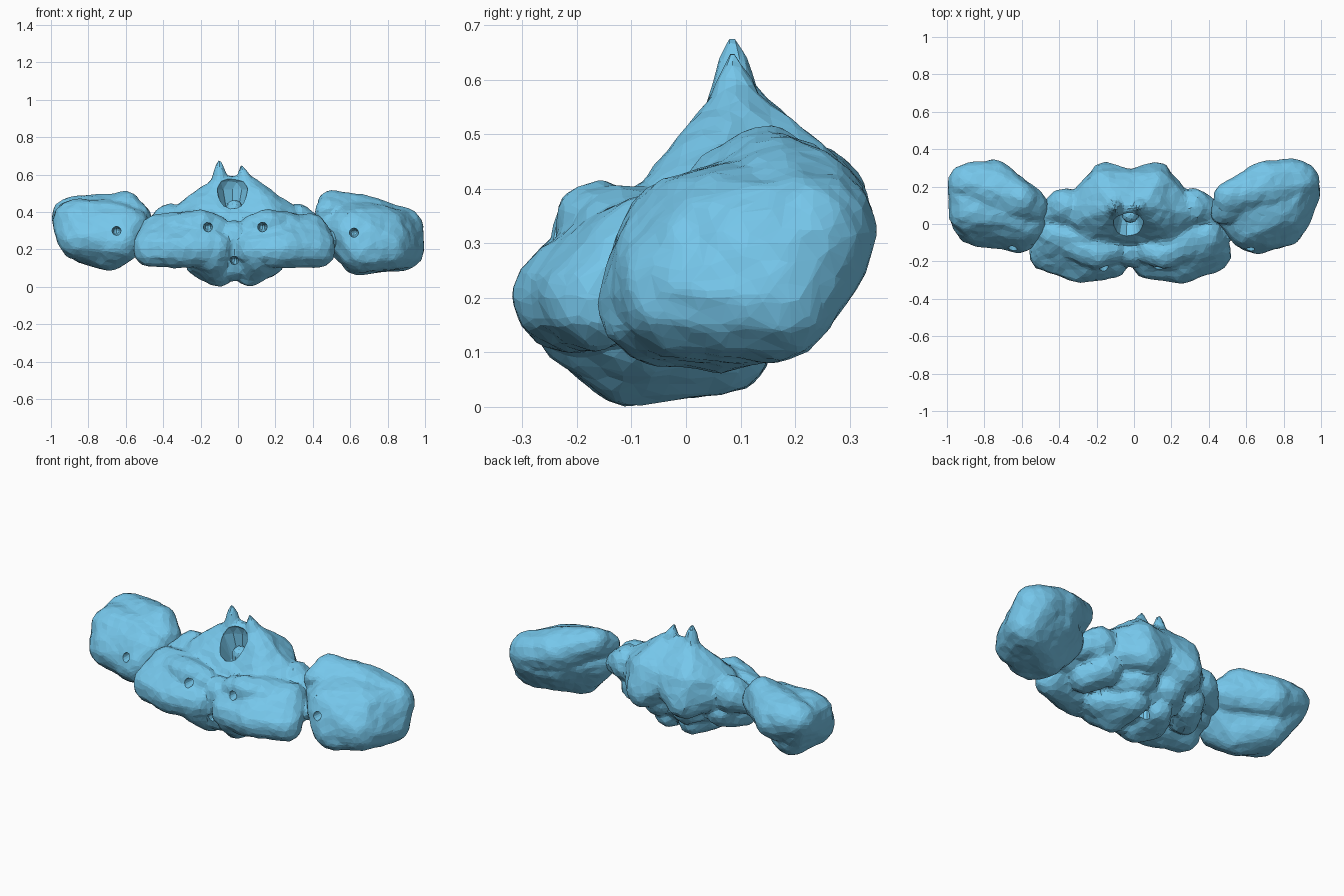
import bpy, bmesh
from mathutils import Matrix, Vector, noise

if "Cube" in bpy.data.objects:
    bpy.data.objects.remove(bpy.data.objects["Cube"])

MID = -0.02  # symmetry plane of the central part


def lump(target, balls, grow=0.006):
    """Add the convex hull of a few balls (x, y, z, radius) to a bmesh."""
    bm = bmesh.new()
    for x, y, z, r in balls:
        bmesh.ops.create_icosphere(bm, subdivisions=2, radius=r + grow,
                                   matrix=Matrix.Translation((x, y, z)))
    bmesh.ops.delete(bm, geom=bm.edges[:], context='EDGES_FACES')
    if len(bm.verts) == 0:
        for x, y, z, r in balls:
            ball = bmesh.ops.create_icosphere(bm, subdivisions=2, radius=r + grow,
                                              matrix=Matrix.Translation((x, y, z)))
    hull = bmesh.ops.convex_hull(bm, input=bm.verts[:])
    used = {v for f in hull["geom"] if isinstance(f, bmesh.types.BMFace) for v in f.verts}
    bmesh.ops.delete(bm, geom=[v for v in bm.verts if v not in used], context='VERTS')
    bmesh.ops.recalc_face_normals(bm, faces=bm.faces[:])
    me = bpy.data.meshes.new("tmp")
    bm.to_mesh(me)
    bm.free()
    target.from_mesh(me)
    bpy.data.meshes.remove(me)


def mirrored(balls):
    return [(2 * MID - x, y, z, r) for x, y, z, r in balls]


def finish(name, bm):
    me = bpy.data.meshes.new(name)
    bm.to_mesh(me)
    bm.free()
    ob = bpy.data.objects.new(name, me)
    bpy.context.collection.objects.link(ob)
    return ob


def fuse(ob, cutter, smooth):
    """Melt lumps together, roughen, carve holes and facet the surface."""
    m = ob.modifiers.new("fuse", 'REMESH')
    m.mode = 'VOXEL'
    m.voxel_size = 0.013
    m = ob.modifiers.new("soften", 'SMOOTH')
    m.factor = 0.5
    m.iterations = smooth
    dg = bpy.context.evaluated_depsgraph_get()
    me = bpy.data.meshes.new_from_object(ob.evaluated_get(dg))
    ob.modifiers.clear()
    ob.data = me
    for v in me.vertices:
        n = noise.noise(v.co * 9) * 0.008 + noise.noise(v.co * 22) * 0.004
        v.co += v.normal * n
    m = ob.modifiers.new("holes", 'BOOLEAN')
    m.operation = 'DIFFERENCE'
    m.solver = 'EXACT'
    m.object = cutter
    m = ob.modifiers.new("facets", 'DECIMATE')
    m.ratio = 0.16
    dg = bpy.context.evaluated_depsgraph_get()
    me = bpy.data.meshes.new_from_object(ob.evaluated_get(dg))
    ob.modifiers.clear()
    ob.data = me
    me.shade_flat()
    mat = bpy.data.materials.get("blue") or bpy.data.materials.new("blue")
    mat.diffuse_color = (0.18, 0.57, 0.83, 1)
    mat.use_nodes = True
    mat.node_tree.nodes["Principled BSDF"].inputs["Base Color"].default_value = mat.diffuse_color
    me.materials.clear()
    me.materials.append(mat)


# Cutter: central canal with a wide front mouth, plus small surface pits
bm = bmesh.new()
lump(bm, [(-0.03, 0.04, 0.40, 0.05), (-0.03, 0.0, 0.52, 0.085), (-0.03, -0.12, 0.57, 0.09)], 0)
canal = finish("canal_cutter", bm)
bm = bmesh.new()
bm.from_mesh(canal.data)
lump(bm, [(-0.02, 0.05, 0.42, 0.045), (-0.02, 0.06, -0.1, 0.025)], 0)
for x, y, z in [(-0.65, -0.14, 0.30), (0.62, -0.14, 0.29), (0.13, -0.23, 0.32),
                (-0.16, -0.24, 0.32), (-0.02, -0.24, 0.14)]:
    lump(bm, [(x, y - 0.02, z, 0.028), (x, y + 0.08, z, 0.016)], 0)
bm.to_mesh(canal.data)
bm.free()
canal.hide_render = True
canal.hide_set(True)

# Right side lobe
bm = bmesh.new()
lump(bm, [(0.50, 0.15, 0.44, 0.07), (0.72, 0.22, 0.35, 0.12), (0.88, 0.23, 0.31, 0.11),
          (0.74, 0.18, 0.38, 0.09), (0.47, 0.06, 0.40, 0.06)])
lump(bm, [(0.88, 0.23, 0.30, 0.11), (0.88, 0.17, 0.20, 0.11), (0.66, -0.05, 0.19, 0.11),
          (0.80, 0.0, 0.21, 0.12), (0.60, -0.02, 0.32, 0.10), (0.64, 0.06, 0.17, 0.10),
          (0.49, 0.06, 0.30, 0.07), (0.78, 0.07, 0.32, 0.11), (0.60, 0.10, 0.36, 0.10),
          (0.72, 0.2, 0.28, 0.11)])
right_lobe = finish("right_side_lobe", bm)

# Left side lobe, tipped outward and up
bm = bmesh.new()
lump(bm, [(-0.60, 0.13, 0.42, 0.085), (-0.56, 0.09, 0.36, 0.10), (-0.76, 0.22, 0.35, 0.12),
          (-0.89, 0.22, 0.38, 0.10), (-0.74, 0.1, 0.36, 0.10)])
lump(bm, [(-0.89, 0.20, 0.36, 0.10), (-0.88, 0.06, 0.35, 0.11), (-0.85, 0.0, 0.26, 0.11),
          (-0.62, -0.04, 0.24, 0.11), (-0.68, 0.02, 0.19, 0.10), (-0.80, 0.14, 0.23, 0.11),
          (-0.57, 0.0, 0.32, 0.10), (-0.70, 0.05, 0.36, 0.10)])
left_lobe = finish("left_side_lobe", bm)

# Central mound rising to a ridge
bm = bmesh.new()
upper = [(-0.26, 0.06, 0.34, 0.12), (-0.16, 0.20, 0.40, 0.09), (-0.15, 0.24, 0.29, 0.09),
         (-0.10, 0.09, 0.55, 0.04), (-0.23, -0.03, 0.31, 0.10)]
lump(bm, upper + [(0.02, 0.20, 0.40, 0.07), (0.04, 0.0, 0.32, 0.10), (0.03, 0.09, 0.54, 0.04)])
lump(bm, mirrored(upper) + [(-0.05, 0.2, 0.40, 0.07), (-0.08, 0.0, 0.32, 0.10)])
# Two pointed tips behind the canal mouth
lump(bm, [(-0.10, 0.09, 0.55, 0.045), (-0.10, 0.085, 0.665, 0.009)])
lump(bm, [(0.04, 0.09, 0.55, 0.045), (0.02, 0.085, 0.64, 0.009)])

# Paired lumps of the central part
pairs = [
    # front lobes
    [(-0.47, -0.16, 0.20, 0.09), (-0.29, -0.22, 0.20, 0.095), (-0.12, -0.20, 0.20, 0.09),
     (-0.43, -0.06, 0.30, 0.09), (-0.20, -0.09, 0.30, 0.10)],
    # upper front bumps
    [(-0.20, -0.16, 0.33, 0.08), (-0.33, -0.11, 0.31, 0.08), (-0.12, -0.14, 0.31, 0.07)],
    # necks to the side lobes
    [(-0.36, 0.09, 0.34, 0.10), (-0.47, 0.05, 0.30, 0.06)],
    [(-0.44, -0.04, 0.27, 0.08), (-0.53, -0.04, 0.25, 0.05)],
    # underside lobes
    [(-0.10, -0.10, 0.09, 0.085), (-0.20, -0.09, 0.13, 0.08), (-0.10, 0.07, 0.11, 0.08),
     (-0.14, -0.20, 0.16, 0.08)],
    # lower back lumps
    [(-0.30, 0.08, 0.22, 0.09), (-0.36, -0.02, 0.19, 0.08)],
    [(-0.11, 0.14, 0.21, 0.09), (-0.17, 0.05, 0.22, 0.10)],
]
for balls in pairs:
    lump(bm, balls)
    lump(bm, mirrored(balls))
# Bridge in the middle
lump(bm, [(MID, -0.12, 0.12, 0.09), (MID, -0.14, 0.26, 0.09), (MID, 0.08, 0.2, 0.1)])
central = finish("central_mass", bm)

for ob in (right_lobe, left_lobe):
    fuse(ob, canal, 4)
fuse(central, canal, 2)
